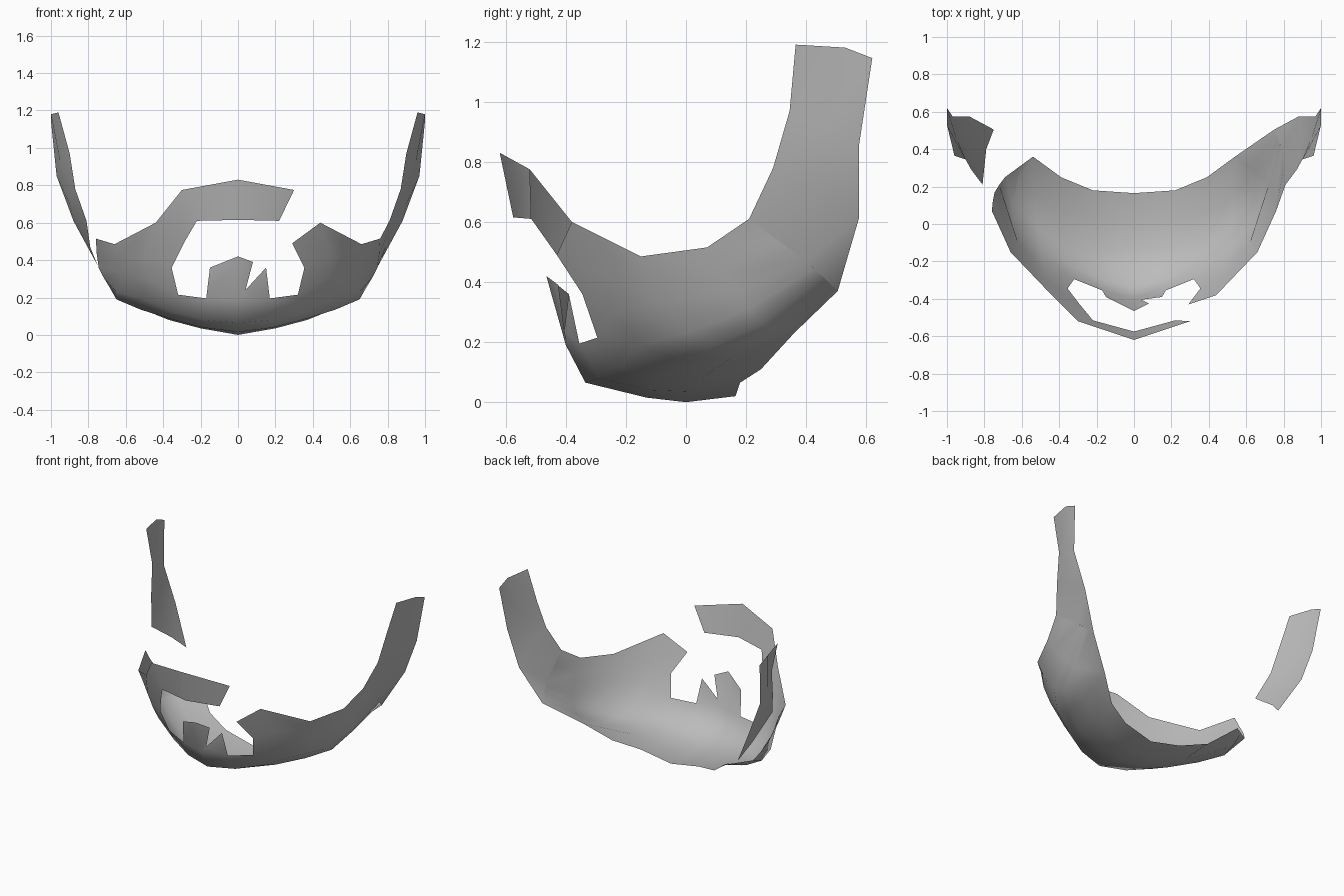
import bpy, bmesh

if "Cube" in bpy.data.objects:
    bpy.data.objects.remove(bpy.data.objects["Cube"])

bm = bmesh.new()


def mirror(rows):
    return [[(-x, y, z) for x, y, z in r] for r in rows]


def loft(rows):
    """Skin a patch between neighbouring rows of points."""
    grid = [[bm.verts.new(p) for p in r] for r in rows]
    for a, b in zip(grid, grid[1:]):
        for i in range(len(a) - 1):
            bm.faces.new((a[i], a[i + 1], b[i + 1], b[i]))


def face(*pts):
    bm.faces.new([bm.verts.new(p) for p in pts])


# jaw and chin underside: columns from the centre line out to the jaw corner
jaw = [
    [(0, -.40, .19), (0, -.335, .065), (0, -.13, .015), (0, 0, 0), (0, .165, .02)],
    [(.17, -.355, .195), (.18, -.29, .08), (.19, -.12, .04), (.20, .03, .035), (.22, .18, .065)],
    [(.32, -.295, .215), (.34, -.22, .12), (.36, -.10, .085), (.37, .05, .08), (.39, .25, .11)],
    [(.48, -.24, .30), (.50, -.15, .19), (.52, 0, .135), (.53, .15, .145), (.54, .36, .23)],
    [(.62, -.10, .33), (.65, 0, .23), (.65, .10, .19), (.62, .23, .20), (.54, .36, .23)],
    [(.745, .17, .36), (.72, .21, .31), (.69, .25, .26), (.615, .305, .245), (.54, .36, .23)],
]
# cheeks: columns from the mouth opening back to the jaw corner
cheek = [
    [(.29, -.43, .49), (.355, -.345, .36), (.32, -.295, .215)],
    [(.44, -.38, .60), (.50, -.28, .42), (.48, -.24, .30)],
    [(.66, -.15, .485), (.64, -.13, .41), (.62, -.10, .33)],
    [(.76, .07, .515), (.755, .12, .43), (.745, .17, .36)],
]
# sideburns: rows rising to the ear
sideburn = [
    [(.81, .21, .61), (.79, .40, .47), (.75, .505, .37)],
    [(.87, .29, .78), (.90, .43, .70), (.88, .575, .61)],
    [(.90, .345, .97), (.95, .46, .92), (.97, .575, .85)],
    [(.96, .365, 1.19), (1, .53, 1.18), (1, .62, 1.145)],
]
for part in (jaw, cheek, sideburn):
    loft(part)
    loft(mirror(part))

# link from jaw corner to sideburn, only on the +x side
loft([
    cheek[3] + jaw[5][1:],
    [(.81, .21, .61), (.80, .305, .54), (.79, .40, .47), (.78, .426, .445),
     (.77, .453, .42), (.76, .479, .395), (.75, .505, .37)],
])

# moustache, joined to the cheek only on the -x side
tip = [[(.22, -.515, .61), (.30, -.52, .775)]]
loft([[(-.29, -.43, .49), (-.44, -.38, .60)]] + mirror(tip)
     + [[(0, -.575, .615), (0, -.62, .83)]] + tip)

# goatee with a notch on the +x side
root, notch, corner = (0, -.40, .19), (.04, -.405, .24), (.17, -.355, .195)
face((-.17, -.355, .195), root, (0, -.465, .42), (-.15, -.39, .36))
face(root, notch, (.08, -.425, .39), (0, -.465, .42))
face(root, corner, notch)
face(corner, (.15, -.39, .36), notch)

# weld patches into one skin, normals outward
bmesh.ops.remove_doubles(bm, verts=bm.verts, dist=.002)
bmesh.ops.dissolve_degenerate(bm, dist=.0005, edges=bm.edges)
bmesh.ops.recalc_face_normals(bm, faces=bm.faces)
bm.normal_update()
# recalc works per connected island, so flip any island that faces inward
todo = set(bm.faces)
while todo:
    island, stack = set(), [todo.pop()]
    while stack:
        f = stack.pop()
        island.add(f)
        for e in f.edges:
            for g in e.link_faces:
                if g in todo:
                    todo.remove(g)
                    stack.append(g)
    out = 0
    for f in island:
        c = f.calc_center_median()
        c.y -= .2
        c.z -= .7
        out += f.normal.dot(c) * f.calc_area()
    if out < 0:
        bmesh.ops.reverse_faces(bm, faces=list(island))

mesh = bpy.data.meshes.new("beard")
bm.to_mesh(mesh)
bm.free()
mesh.shade_smooth()
grey = bpy.data.materials.new("mid grey")
grey.diffuse_color = (.5, .5, .5, 1)
grey.use_nodes = True
grey.node_tree.nodes["Principled BSDF"].inputs["Base Color"].default_value = grey.diffuse_color
mesh.materials.append(grey)
bpy.context.collection.objects.link(bpy.data.objects.new("beard", mesh))
